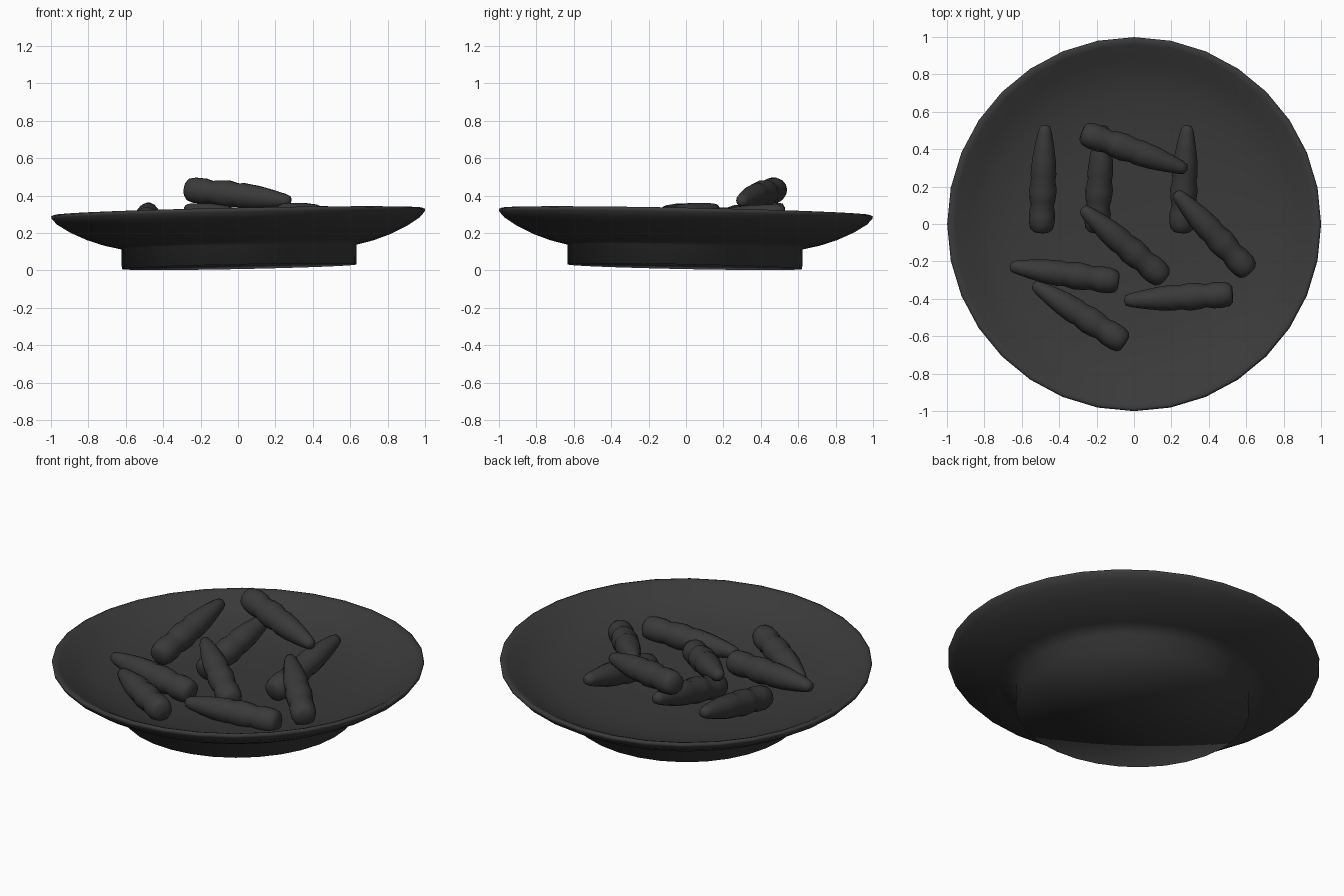
import bpy, bmesh, math
from mathutils import Vector, Matrix

if "Cube" in bpy.data.objects:
    bpy.data.objects.remove(bpy.data.objects["Cube"])

grey = bpy.data.materials.new("charcoal")
grey.diffuse_color = (0.042, 0.042, 0.042, 1)
grey.use_nodes = True
grey.node_tree.nodes["Principled BSDF"].inputs["Base Color"].default_value = grey.diffuse_color


def lathe(name, profile, sides, angle):
    """Spin (radius, z) points round z; zero radius closes an end."""
    bm = bmesh.new()
    rings = []
    for r, z in profile:
        if r == 0:
            rings.append([bm.verts.new((0, 0, z))])
        else:
            rings.append([bm.verts.new((r * math.cos(2 * math.pi * i / sides),
                                        r * math.sin(2 * math.pi * i / sides), z))
                          for i in range(sides)])
    for a, b in zip(rings, rings[1:]):
        for i in range(sides):
            j = (i + 1) % sides
            quad = [a[i % len(a)], a[j % len(a)], b[j % len(b)], b[i % len(b)]]
            bm.faces.new(list(dict.fromkeys(quad)))
    bmesh.ops.recalc_face_normals(bm, faces=bm.faces)
    mesh = bpy.data.meshes.new(name)
    bm.to_mesh(mesh)
    bm.free()
    mesh.materials.append(grey)
    ob = bpy.data.objects.new(name, mesh)
    bpy.context.collection.objects.link(ob)
    bpy.ops.object.select_all(action='DESELECT')
    ob.select_set(True)
    bpy.context.view_layer.objects.active = ob
    bpy.ops.object.shade_smooth_by_angle(angle=math.radians(angle))
    return ob


# Shallow dish on a closed flat foot, smooth all over, at a very slight tilt
plate = lathe("plate", [
    (0, 0.02), (0.628, 0.02), (0.628, 0.125), (0.72, 0.147), (0.81, 0.178), (0.9, 0.22),
    (0.97, 0.265), (0.997, 0.295), (1.0, 0.31), (0.985, 0.316), (0.96, 0.306),
    (0.88, 0.255), (0.78, 0.213), (0.65, 0.18), (0.45, 0.16), (0.2, 0.152), (0, 0.15)], 32, 180)
plate.rotation_euler = (-0.02, -0.02, 0)
plate.location = (0.007, -0.007, 0)

# Tapered, three-lobed pieces: fractions of length from the thick end
LOBES = [(0, 0), (0.042, 0.006), (0.06, 0.03), (0.069, 0.09), (0.070, 0.18),
         (0.061, 0.25), (0.069, 0.30), (0.074, 0.40), (0.064, 0.49), (0.069, 0.54),
         (0.063, 0.68), (0.050, 0.82), (0.036, 0.94), (0.026, 0.985), (0, 1)]

# (thick end, tip)
PIECES = [
    ((-0.495, -0.045, 0.22), (-0.475, 0.53, 0.335)),
    ((-0.20, -0.045, 0.21), (-0.165, 0.53, 0.335)),
    ((0.255, -0.045, 0.21), (0.285, 0.53, 0.325)),
    ((-0.28, 0.49, 0.435), (0.285, 0.29, 0.37)),
    ((0.165, -0.295, 0.225), (-0.28, 0.085, 0.33)),
    ((0.62, -0.26, 0.235), (0.22, 0.17, 0.33)),
    ((-0.08, -0.31, 0.22), (-0.665, -0.225, 0.25)),
    ((-0.045, -0.64, 0.245), (-0.54, -0.32, 0.225)),
    ((0.53, -0.375, 0.235), (-0.055, -0.41, 0.215)),
]
for n, (a, b) in enumerate(PIECES):
    a, b = Vector(a), Vector(b)
    d = b - a
    piece = lathe(f"tapered_piece_{n + 1}", [(r, t * d.length) for r, t in LOBES], 14, 60)
    piece.matrix_world = Matrix.Translation(a) @ d.to_track_quat('Z', 'Y').to_matrix().to_4x4()
